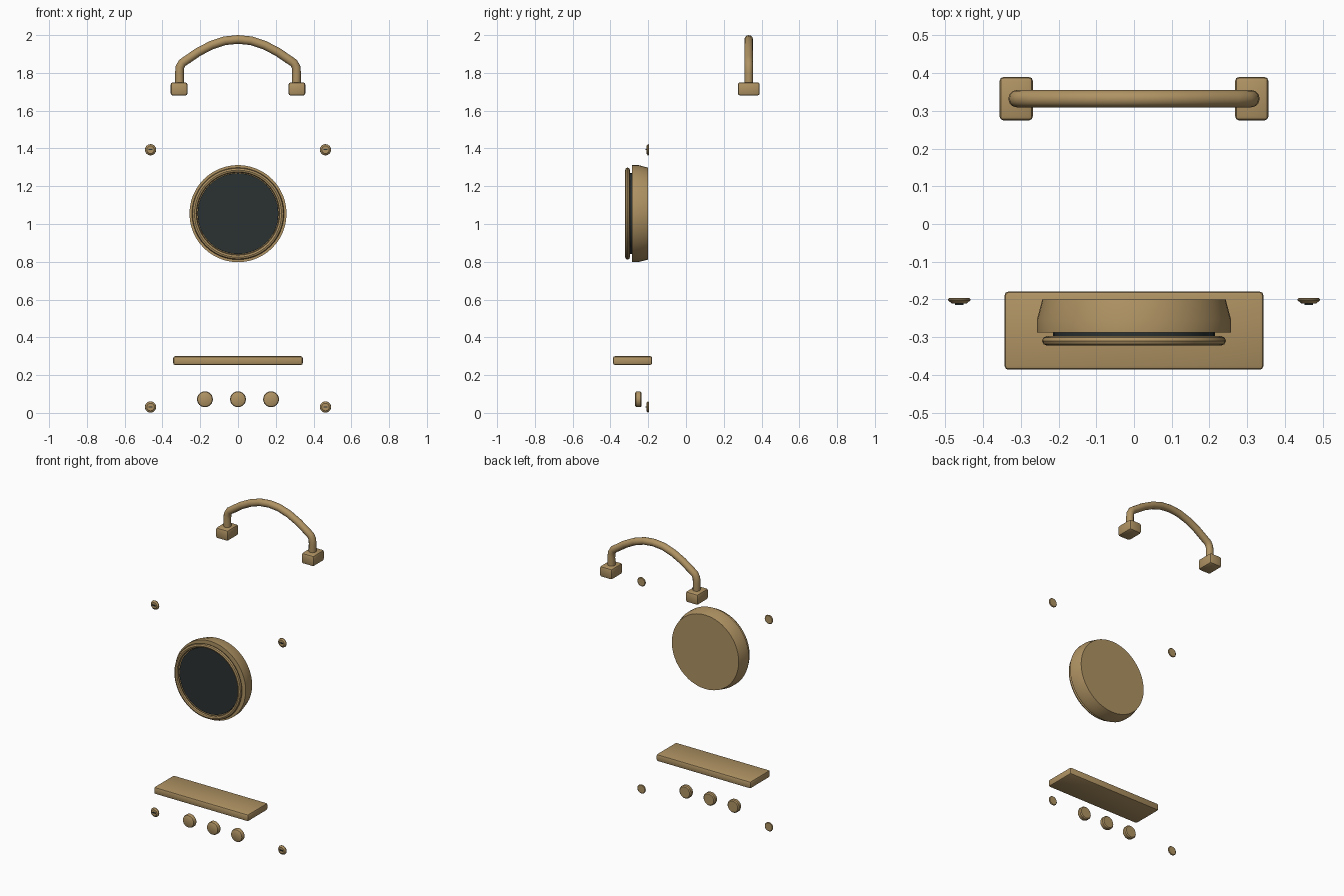
import bpy, bmesh, math
from mathutils import Vector

if "Cube" in bpy.data.objects:
    bpy.data.objects.remove(bpy.data.objects["Cube"])


def material(name, rgb):
    m = bpy.data.materials.new(name)
    m.diffuse_color = (*rgb, 1)
    m.use_nodes = True
    m.node_tree.nodes["Principled BSDF"].inputs["Base Color"].default_value = m.diffuse_color
    return m


BRASS = material("brass", (0.43, 0.29, 0.125))
DARK = material("dark_glass", (0.024, 0.031, 0.032))


def finish(name, data, mat, angle=35):
    ob = bpy.data.objects.new(name, data)
    bpy.context.collection.objects.link(ob)
    data.materials.append(mat)
    bpy.ops.object.select_all(action='DESELECT')
    ob.select_set(True)
    bpy.context.view_layer.objects.active = ob
    if ob.type == 'CURVE':
        bpy.ops.object.convert(target='MESH')
        ob = bpy.context.object
    bpy.ops.object.shade_smooth_by_angle(angle=math.radians(angle))
    return ob


def box(name, centre, size, bevel, mat=BRASS):
    bm = bmesh.new()
    bmesh.ops.create_cube(bm, size=1)
    bmesh.ops.scale(bm, vec=size, verts=bm.verts)
    bmesh.ops.translate(bm, vec=centre, verts=bm.verts)
    if bevel:
        bmesh.ops.bevel(bm, geom=bm.edges[:], offset=bevel, segments=2,
                        profile=0.5, affect='EDGES')
    me = bpy.data.meshes.new(name)
    bm.to_mesh(me)
    bm.free()
    return finish(name, me, mat)


def lathe(name, x, z, profile, sides, mat=BRASS, closed=False):
    """Turn (radius, y) points around a front-to-back axis."""
    bm = bmesh.new()
    rings = []
    for r, y in profile:
        rings.append([bm.verts.new((x + r * math.cos(a), y, z + r * math.sin(a)))
                      for a in (2 * math.pi * i / sides for i in range(sides))])
    pairs = list(zip(rings, rings[1:]))
    if closed:
        pairs.append((rings[-1], rings[0]))
    else:
        bm.faces.new(rings[0])
        bm.faces.new(rings[-1])
    for a, b in pairs:
        for i in range(sides):
            j = (i + 1) % sides
            bm.faces.new((a[i], a[j], b[j], b[i]))
    bmesh.ops.recalc_face_normals(bm, faces=bm.faces[:])
    me = bpy.data.meshes.new(name)
    bm.to_mesh(me)
    bm.free()
    return finish(name, me, mat)


# Carrying handle: arched tube with two mounting blocks
half = [(0.309, 1.73), (0.310, 1.80), (0.308, 1.83), (0.295, 1.853),
        (0.265, 1.873), (0.21, 1.911), (0.14, 1.947), (0.07, 1.970)]
path = [(-x, z) for x, z in half] + [(0, 1.977)] + half[::-1]
cu = bpy.data.curves.new("handle_tube", 'CURVE')
cu.dimensions = '3D'
cu.bevel_depth = 0.023
cu.bevel_resolution = 4
cu.use_fill_caps = True
sp = cu.splines.new('POLY')
sp.points.add(len(path) - 1)
for p, (x, z) in zip(sp.points, path):
    p.co = (x, 0.332, z, 1)
finish("handle_tube", cu, BRASS, 40)
for s in (-1, 1):
    box("handle_block", (s * 0.312, 0.332, 1.715), (0.089, 0.116, 0.07), 0.012)

# Round window: tapered housing, dark glass and front ring
lathe("window_housing", 0, 1.055,
      [(0.243, -0.20), (0.257, -0.253), (0.257, -0.287)], 48)
lathe("window_glass", 0, 1.055, [(0.214, -0.28), (0.214, -0.302)], 48, DARK)
ring = [(0.2305 + 0.0132 * math.cos(math.tau * k / 8),
         -0.3095 + 0.0125 * math.sin(math.tau * k / 8)) for k in range(8)]
lathe("window_ring", 0, 1.055, ring, 48, closed=True).data.shade_smooth()

# Shelf
box("shelf", (0, -0.2825, 0.277), (0.686, 0.207, 0.046), 0.01)

# Control knobs
for x in (-0.175, 0, 0.175):
    lathe("knob", x, 0.072,
          [(0.036, -0.236), (0.042, -0.242), (0.042, -0.259),
           (0.039, -0.266), (0.032, -0.27)], 24)

# Corner screws with slots
for x in (-0.463, 0.463):
    for z in (0.031, 1.393):
        lathe("screw", x, z,
              [(0.026, -0.196), (0.03, -0.199), (0.029, -0.203),
               (0.020, -0.210)], 16)
        box("screw_slot", (x, -0.2115, z + 0.001), (0.023, 0.006, 0.006), 0, DARK)
